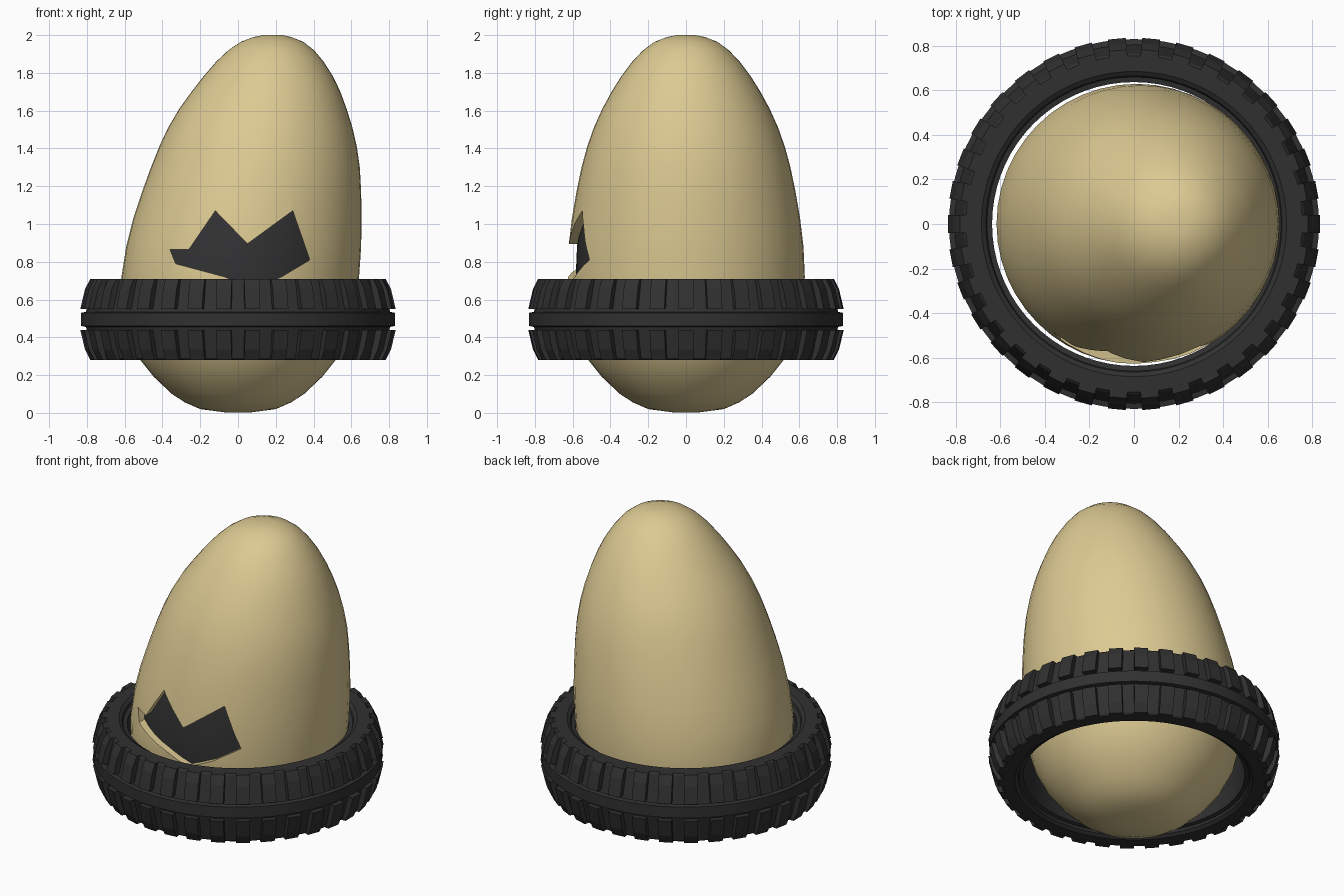
import bpy, bmesh, math
from mathutils import Vector

if "Cube" in bpy.data.objects:
    bpy.data.objects.remove(bpy.data.objects["Cube"])


def material(name, rgb):
    m = bpy.data.materials.new(name)
    m.diffuse_color = (*rgb, 1)
    m.use_nodes = True
    m.node_tree.nodes["Principled BSDF"].inputs["Base Color"].default_value = m.diffuse_color
    return m


TAN = material("tan shell", (0.72, 0.59, 0.29))
RUBBER = material("black rubber", (0.03, 0.03, 0.03))
CORE = material("dark core", (0.032, 0.032, 0.034))


def finish(bm, name, mat, angle=None):
    bmesh.ops.recalc_face_normals(bm, faces=bm.faces)
    me = bpy.data.meshes.new(name)
    bm.to_mesh(me)
    bm.free()
    me.materials.append(mat)
    ob = bpy.data.objects.new(name, me)
    bpy.context.collection.objects.link(ob)
    if angle:
        bpy.ops.object.select_all(action='DESELECT')
        bpy.context.view_layer.objects.active = ob
        ob.select_set(True)
        bpy.ops.object.shade_smooth_by_angle(angle=math.radians(angle))
    return ob


def loft(bm, rings, n, closed=False):
    """Skin circles given as (z, radius, x offset)."""
    loops = []
    for z, r, cx in rings:
        loops.append([bm.verts.new((cx + r * math.cos(2 * math.pi * i / n),
                                    r * math.sin(2 * math.pi * i / n), z)) for i in range(n)])
    pairs = list(zip(loops, loops[1:]))
    if closed:
        pairs.append((loops[-1], loops[0]))
    for a, b in pairs:
        for i in range(n):
            j = (i + 1) % n
            bm.faces.new((a[i], a[j], b[j], b[i]))
    if not closed:  # cap with a centre point at each end
        for lp in (loops[0], loops[-1]):
            c = sum((v.co for v in lp), Vector()) / n
            tip = bm.verts.new(c)
            for i in range(n):
                bm.faces.new((lp[i], lp[(i + 1) % n], tip))


def prism(bm, outline, y0, y1):
    a = [bm.verts.new((x, y0, z)) for x, z in outline]
    b = [bm.verts.new((x, y1, z)) for x, z in outline]
    bm.faces.new(a)
    bm.faces.new(b[::-1])
    for i in range(len(a)):
        j = (i + 1) % len(a)
        bm.faces.new((a[i], b[i], b[j], a[j]))


# leaning egg: (z, radius, x offset)
EGG = [(0.003, 0.07, 0), (0.02, 0.20, 0), (0.055, 0.28, 0), (0.10, 0.35, 0), (0.19, 0.445, 0),
       (0.28, 0.517, 0), (0.40, 0.577, 0), (0.55, 0.618, 0.005), (0.72, 0.629, 0.012),
       (0.88, 0.622, 0.03), (1.03, 0.604, 0.05), (1.17, 0.580, 0.072), (1.30, 0.553, 0.092),
       (1.41, 0.523, 0.106), (1.51, 0.488, 0.118), (1.61, 0.443, 0.132), (1.70, 0.394, 0.148),
       (1.78, 0.344, 0.160), (1.86, 0.284, 0.169), (1.92, 0.227, 0.176), (1.965, 0.165, 0.18),
       (1.99, 0.10, 0.182), (2.0, 0.05, 0.184)]
bm = bmesh.new()
loft(bm, EGG, 48)
egg = finish(bm, "egg_shell", TAN)

# jagged hole broken in the front
bm = bmesh.new()
prism(bm, [(-0.36, 0.865), (-0.26, 0.865), (-0.12, 1.07), (0.05, 0.895), (0.29, 1.07), (0.38, 0.81),
           (0.23, 0.72), (0.08, 0.66), (-0.07, 0.72), (-0.33, 0.79)], -0.9, -0.3)
cutter = finish(bm, "hole_cutter", TAN)
mod = egg.modifiers.new("hole", 'BOOLEAN')
mod.operation = 'DIFFERENCE'
mod.solver = 'EXACT'
mod.object = cutter
bpy.context.view_layer.objects.active = egg
egg.select_set(True)
bpy.ops.object.modifier_apply(modifier="hole")
bpy.data.objects.remove(cutter)
bpy.ops.object.shade_smooth_by_angle(angle=math.radians(35))

# dark interior seen through the hole
bm = bmesh.new()
loft(bm, [(z, r - 0.045, x) for z, r, x in EGG[3:18]], 48)
finish(bm, "egg_core", CORE, 35)

# tyre body: closed half profile mirrored about its middle height
MID = 0.495
half = [(0.035, 0.83), (0.04, 0.805), (0.165, 0.775), (0.205, 0.765), (0.214, 0.755),
        (0.214, 0.685), (0.20, 0.665), (0.185, 0.66), (0.18, 0.637)]
profile = [(MID + h, r, 0) for h, r in half] + [(MID - h, r, 0) for h, r in reversed(half)]
bm = bmesh.new()
loft(bm, profile, 72, closed=True)
finish(bm, "tyre", RUBBER, 30)

# tread lugs: two mirrored rows
N = 34
bm = bmesh.new()
section = [(0.055, 0.79), (0.055, 0.835), (0.16, 0.81), (0.215, 0.782), (0.215, 0.75)]
for k in range(N):
    a = 2 * math.pi * (k + 0.5) / N - math.pi / 2
    d, t = Vector((math.cos(a), math.sin(a), 0)), Vector((-math.sin(a), math.cos(a), 0))
    for s in (1, -1):
        sides = [[bm.verts.new(d * r + t * w + Vector((0, 0, MID + s * h))) for h, r in section]
                 for w in (-0.04, 0.04)]
        bm.faces.new(sides[0])
        bm.faces.new(sides[1][::-1])
        for i in range(len(section)):
            j = (i + 1) % len(section)
            bm.faces.new((sides[0][i], sides[1][i], sides[1][j], sides[0][j]))
finish(bm, "tread_lugs", RUBBER)
